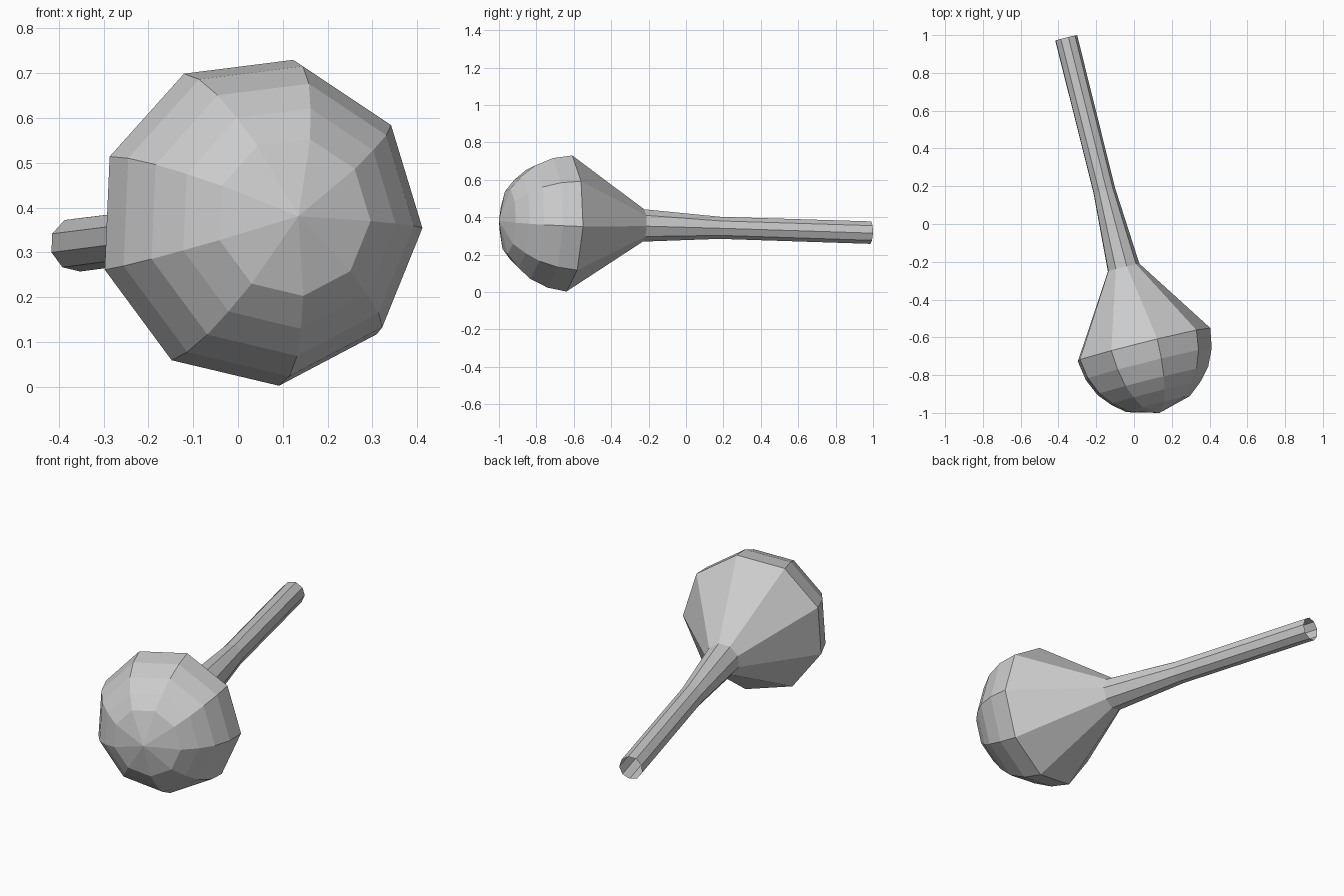
import bpy, bmesh, math
from mathutils import Vector

if "Cube" in bpy.data.objects:
    bpy.data.objects.remove(bpy.data.objects["Cube"])

SIDES = 9
PHASE = math.radians(-3)
tip, end = Vector((0.135, -1.0, 0.381)), Vector((-0.36, 0.985, 0.318))
axis = (end - tip).normalized()
right = axis.cross(Vector((0, 0, 1))).normalized()
up = right.cross(axis)

# (distance along the axis from the tip, radius)
profile = [(0.048, 0.178), (0.107, 0.25), (0.174, 0.309), (0.267, 0.352),
           (0.372, 0.370), (0.793, 0.088), (1.215, 0.060), ((end - tip).length, 0.061)]

bm = bmesh.new()


def ring(dist, radius):
    angles = [PHASE + 2 * math.pi * i / SIDES for i in range(SIDES)]
    return [bm.verts.new(tip + axis * dist + (right * math.cos(a) + up * math.sin(a)) * radius)
            for a in angles]


# Rounded bulb, cone shoulder and slim neck with an open end
rings = [ring(d, r) for d, r in profile]
apex = bm.verts.new(tip)
for i in range(SIDES):
    j = (i + 1) % SIDES
    bm.faces.new((apex, rings[0][i], rings[0][j]))
    for a, b in zip(rings, rings[1:]):
        bm.faces.new((a[i], b[i], b[j], a[j]))
bmesh.ops.recalc_face_normals(bm, faces=bm.faces)

mesh = bpy.data.meshes.new("bulb_with_neck")
bm.to_mesh(mesh)
bm.free()
obj = bpy.data.objects.new("bulb_with_neck", mesh)
bpy.context.collection.objects.link(obj)
